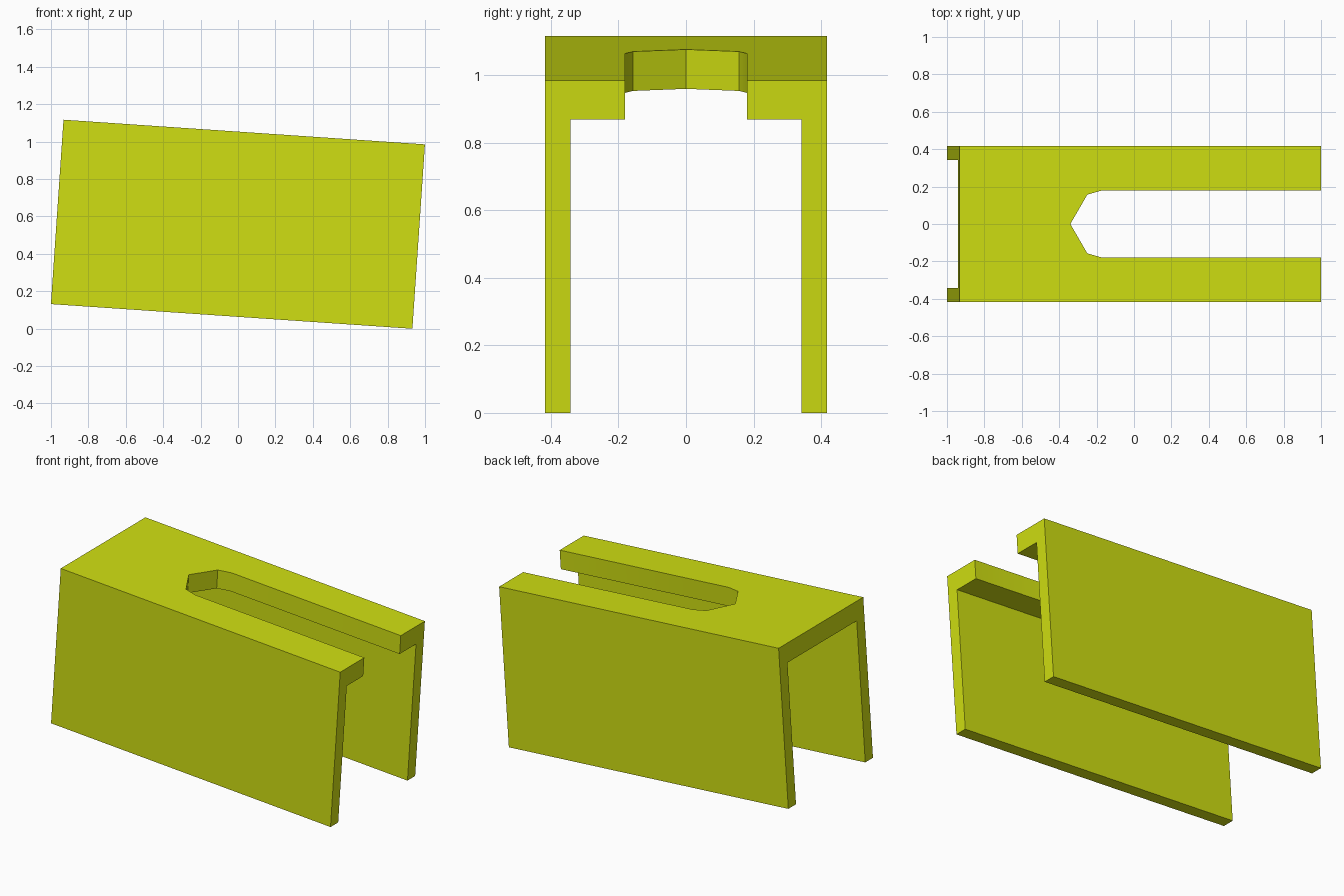
import bpy
import bmesh
from math import radians

cube = bpy.data.objects.get("Cube")
if cube:
    bpy.data.objects.remove(cube)

LENGTH, HEIGHT, THICK = 1.937, 0.988, 0.117
OUTER, INNER = 0.418, 0.342

lime = bpy.data.materials.new("lime_yellow")
lime.use_nodes = True
COLOUR = (0.63, 0.74, 0.006, 1)
lime.diffuse_color = COLOUR
lime.node_tree.nodes["Principled BSDF"].inputs["Base Color"].default_value = COLOUR


def prism(name, points, direction):
    """Extrude a planar outline along a direction into a closed solid."""
    bm = bmesh.new()
    face = bm.faces.new([bm.verts.new(p) for p in points])
    out = bmesh.ops.extrude_face_region(bm, geom=[face])
    new = [v for v in out["geom"] if isinstance(v, bmesh.types.BMVert)]
    bmesh.ops.translate(bm, verts=new, vec=direction)
    bmesh.ops.recalc_face_normals(bm, faces=bm.faces)
    mesh = bpy.data.meshes.new(name)
    bm.to_mesh(mesh)
    bm.free()
    obj = bpy.data.objects.new(name, mesh)
    bpy.context.collection.objects.link(obj)
    mesh.materials.append(lime)
    return obj


# Channel body: upside-down U section swept along its length
half = [(OUTER, 0), (OUTER, -HEIGHT), (INNER, -HEIGHT), (INNER, -THICK)]
section = half + [(-y, z) for y, z in reversed(half)]
body = prism("channel_cover", [(0, y, z) for y, z in section], (LENGTH, 0, 0))

# Open-ended slot with a pointed inner end, cut through the top plate
side = [(0.685, 0.157), (0.765, 0.18), (LENGTH + 0.1, 0.18)]
outline = [(0.594, 0)] + side + [(x, -y) for x, y in reversed(side)]
cutter = prism("slot_cutter", [(x, y, -0.3) for x, y in outline], (0, 0, 0.5))
cutter.hide_render = True

cut = body.modifiers.new("slot", "BOOLEAN")
cut.operation = "DIFFERENCE"
cut.solver = "EXACT"
cut.object = cutter
bpy.ops.object.select_all(action="DESELECT")
body.select_set(True)
bpy.context.view_layer.objects.active = body
bpy.ops.object.modifier_apply(modifier=cut.name)
bpy.data.objects.remove(cutter)
bpy.ops.object.shade_smooth_by_angle(angle=radians(25))

# Slight downward tilt towards the slotted end
body.rotation_euler = (0, radians(3.9), 0)
body.location = (-0.933, 0, 1.117)
